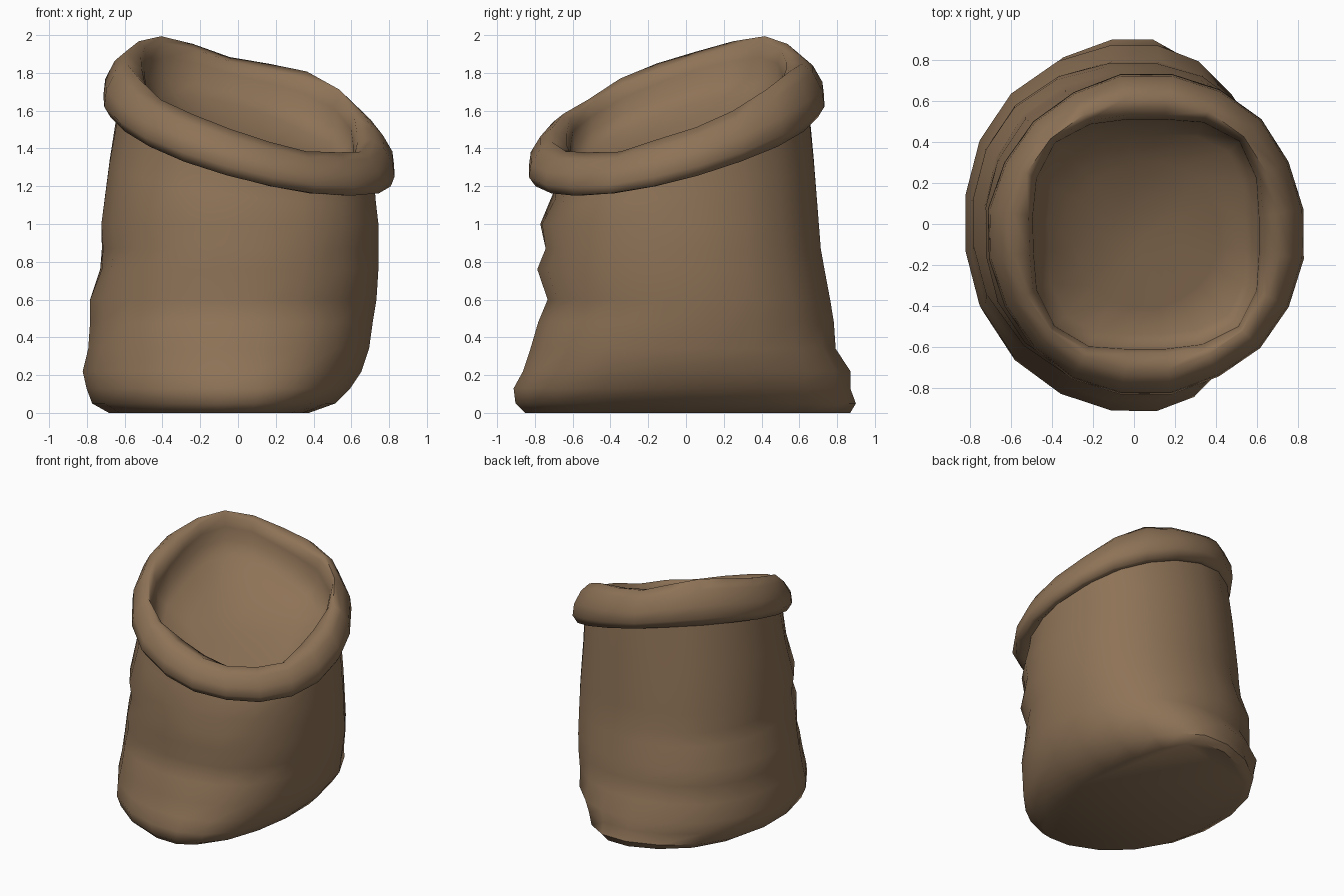
import bpy, bmesh, math, random
from mathutils import Vector

random.seed(4)
SEG = 20
if "Cube" in bpy.data.objects:
    bpy.data.objects.remove(bpy.data.objects["Cube"], do_unlink=True)

# Burlap colour
burlap = bpy.data.materials.new("brown_burlap")
burlap.use_nodes = True
colour = (0.27, 0.17, 0.095, 1)
burlap.diffuse_color = colour
burlap.node_tree.nodes["Principled BSDF"].inputs["Base Color"].default_value = colour
burlap.node_tree.nodes["Principled BSDF"].inputs["Roughness"].default_value = 0.9

# The first point lies on the highest direction of the mouth
ANGLES = [2 * math.pi * i / SEG + math.radians(135) for i in range(SEG)]


def bump(a, degrees, width):
    """Smooth local swelling around one direction."""
    da = math.remainder(a - math.radians(degrees), 2 * math.pi)
    return math.exp(-(da / width) ** 2)


def tilt(a):
    """Mouth slopes from the high back right to the low front left."""
    return math.cos(a - math.radians(135))


def lower(a):
    return 1.41 + 0.26 * tilt(a)


def upper(a):
    uneven = 0.04 * bump(a, 135, 0.35) + 0.05 * bump(a, 50, 0.4) - 0.04 * bump(a, 105, 0.25)
    return 1.67 + 0.29 * tilt(a) + uneven


def loft(name, rings, close_start=False, close_end=False, crease=50):
    """Skin a list of rings of points, optionally capping either end."""
    bm = bmesh.new()
    loops = [[bm.verts.new(p) for p in ring] for ring in rings]
    for low, high in zip(loops, loops[1:]):
        for i in range(SEG):
            j = (i + 1) % SEG
            bm.faces.new((low[i], low[j], high[j], high[i]))
    if close_start:
        bm.faces.new(loops[0][::-1])
    if close_end:
        tip = bm.verts.new(sum((v.co for v in loops[-1]), Vector()) / SEG - Vector((0, 0, 0.02)))
        for i in range(SEG):
            bm.faces.new((loops[-1][i], loops[-1][(i + 1) % SEG], tip))
    mesh = bpy.data.meshes.new(name)
    bm.to_mesh(mesh)
    bm.free()
    mesh.materials.append(burlap)
    obj = bpy.data.objects.new(name, mesh)
    bpy.context.collection.objects.link(obj)
    bpy.ops.object.select_all(action="DESELECT")
    obj.select_set(True)
    bpy.context.view_layer.objects.active = obj
    bpy.ops.object.shade_smooth_by_angle(angle=math.radians(crease))


# Slumped outline: height, right, left, front, back
OUTLINE = [
    (0.00, -0.69, 0.38, -0.86, 0.88),
    (0.05, -0.78, 0.52, -0.91, 0.91),
    (0.13, -0.81, 0.60, -0.92, 0.88),
    (0.22, -0.83, 0.66, -0.87, 0.88),
    (0.34, -0.80, 0.70, -0.83, 0.80),
    (0.48, -0.79, 0.72, -0.79, 0.79),
    (0.60, -0.79, 0.74, -0.75, 0.77),
    (0.76, -0.74, 0.75, -0.80, 0.74),
    (0.87, -0.73, 0.75, -0.75, 0.72),
    (1.00, -0.73, 0.75, -0.78, 0.71),
    (1.17, -0.70, 0.73, -0.71, 0.69),
    (1.40, -0.68, 0.72, -0.69, 0.68),
    (1.60, -0.63, 0.70, -0.67, 0.65),
]


def body_point(a, z):
    for p, q in zip(OUTLINE, OUTLINE[1:]):
        if z <= q[0]:
            break
    t = min(1, (z - p[0]) / (q[0] - p[0]))
    r, l, f, b = (u + (v - u) * t for u, v in zip(p[1:], q[1:]))
    # The foot spreads towards the left at its front and back
    spread = 0.14 * max(0, 1 - z / 0.6) * math.sin(a) ** 4
    # The cloth is a little fuller on the diagonals
    full = 1 + 0.035 * math.sin(2 * a) ** 2 * min(1, z / 0.4)
    full += 0.05 * bump(a, 315, 0.4) * max(0, 1 - z / 0.5)
    return Vector(((r + l) / 2 + (l - r) / 2 * math.cos(a) * full + spread,
                   (f + b) / 2 + (b - f) / 2 * math.sin(a) * full, z))


# Sack body: level rings below, tilted rings up to the neck
rings = [[body_point(a, row[0]) for a in ANGLES] for row in OUTLINE[:10]]
for s in (0.5, 1):
    rings.append([body_point(a, 1.0 + (lower(a) + 0.07 - 1.0) * s) for a in ANGLES])

# Soft dents in the cloth: angle, height, depth
for angle, height, depth in ((265, 0.66, 0.03), (285, 1.1, 0.035), (235, 0.6, 0.02), (190, 0.8, 0.015)):
    for ring in rings[3:]:
        for a, p in zip(ANGLES, ring):
            k = depth * bump(a, angle, 0.3) * math.exp(-((p.z - height) / 0.1) ** 2)
            p.x -= k * math.cos(a)
            p.y -= k * math.sin(a)
loft("sack_body", rings, close_start=True)

# Rolled rim: radius and position between lower and upper edge,
# running on into the shallow, sloping hollow of the mouth
ROLL = [(0.67, 0.15), (0.70, 0.0), (0.75, 0.0), (0.785, 0.2), (0.775, 0.5),
        (0.725, 0.83), (0.665, 1.0), (0.615, 0.9), (0.595, 0.65), (0.59, 0.35),
        (0.52, 0.1), (0.36, -0.08), (0.18, -0.16)]
wobble = [random.uniform(-0.014, 0.014) for _ in ANGLES]
lift = [random.uniform(-0.014, 0.014) for _ in ANGLES]


def rim_point(i, r, t):
    a = ANGLES[i]
    flat = min(1, r / 0.55) ** 1.2
    # The opening is squarer than the outside of the roll
    square = 0.04 * math.cos(4 * a) if 0.5 < r < 0.64 else 0
    # The low front left corner hangs fuller
    flare = 0.025 * bump(a, 335, 0.4) if t < 0.2 and r > 0.69 else 0
    r += wobble[i] * r - square + flare
    low = 1.41 + (lower(a) - 1.41) * flat
    high = 1.67 + (upper(a) - 1.67) * flat
    z = low + (high - low) * t + lift[i] * max(0, t)
    return Vector((0.06 + r * math.cos(a), -0.05 + r * math.sin(a), z))


rings = [[rim_point(i, r, t) for i in range(SEG)] for r, t in ROLL]
loft("rolled_rim_and_hollow", rings, close_end=True, crease=80)
